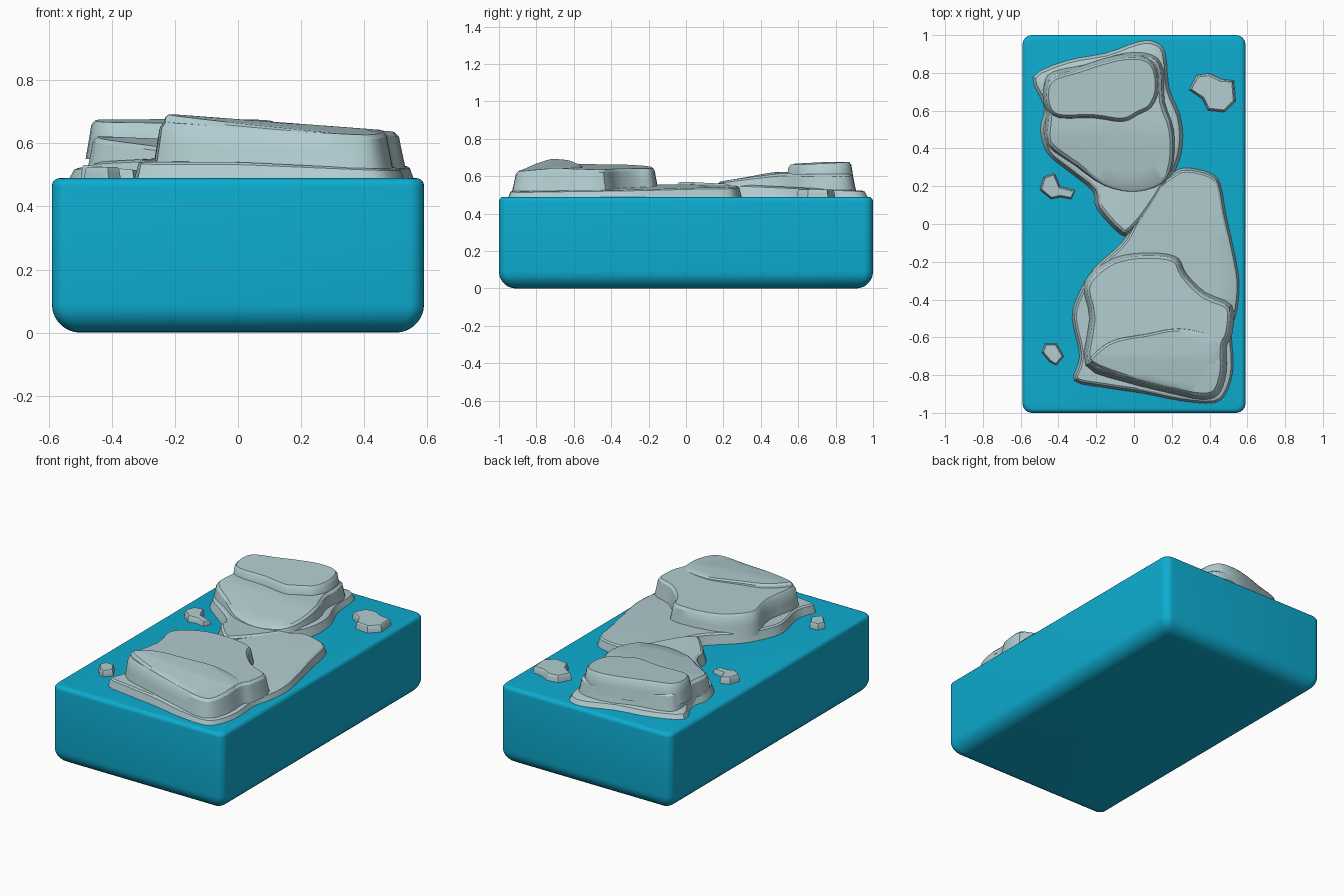
import bpy, bmesh, math
from mathutils import Vector

if "Cube" in bpy.data.objects:
    bpy.data.objects.remove(bpy.data.objects["Cube"])


def material(name, rgb):
    m = bpy.data.materials.new(name)
    m.diffuse_color = (*rgb, 1)
    m.use_nodes = True
    m.node_tree.nodes["Principled BSDF"].inputs["Base Color"].default_value = m.diffuse_color
    return m


TEAL = material("teal", (0.004, 0.413, 0.631))
STONE = material("pale grey stone", (0.445, 0.61, 0.635))


def finish(name, bm, mat, angle):
    bmesh.ops.recalc_face_normals(bm, faces=bm.faces)
    mesh = bpy.data.meshes.new(name)
    bm.to_mesh(mesh)
    bm.free()
    mesh.materials.append(mat)
    ob = bpy.data.objects.new(name, mesh)
    bpy.context.collection.objects.link(ob)
    bpy.ops.object.select_all(action='DESELECT')
    ob.select_set(True)
    bpy.context.view_layer.objects.active = ob
    bpy.ops.object.shade_smooth_by_angle(angle=math.radians(angle))
    return ob


def bridge(bm, a, b):
    n = len(a)
    for i in range(n):
        bm.faces.new((a[i], a[(i + 1) % n], b[(i + 1) % n], b[i]))


# ---- rounded block -------------------------------------------------------
def rounded_rect(hx, hy, r, z, seg=6):
    pts = []
    for k, (sx, sy) in enumerate(((1, 1), (-1, 1), (-1, -1), (1, -1))):
        for i in range(seg + 1):
            a = math.pi / 2 * (k + i / seg)
            pts.append((sx * (hx - r) + r * math.cos(a), sy * (hy - r) + r * math.sin(a), z))
    return pts


def block(name, hx, hy, height, low_r, top_r, corner):
    profile = []
    for i in range(8):
        a = math.pi / 2 * i / 7
        profile.append((low_r * (1 - math.sin(a)), low_r * (1 - math.cos(a))))
    for i in range(6):
        a = math.pi / 2 * i / 5
        profile.append((top_r * (1 - math.cos(a)), height - top_r * (1 - math.sin(a))))
    bm = bmesh.new()
    rings = [[bm.verts.new(p) for p in rounded_rect(hx - d, hy - d, max(corner - d * 0.4, 0.012), z)]
             for d, z in profile]
    for a, b in zip(rings, rings[1:]):
        bridge(bm, a, b)
    bm.faces.new(rings[0])
    bm.faces.new(rings[-1])
    return finish(name, bm, TEAL, 40)


block("base_block", 0.59, 1.0, 0.49, 0.09, 0.025, 0.05)


# ---- rock layers ---------------------------------------------------------
def smooth_outline(pts, steps):
    """Closed Catmull-Rom curve through the points, counter-clockwise."""
    p = [Vector(q) for q in pts]
    n = len(p)
    if sum(p[i - 1].x * p[i].y - p[i].x * p[i - 1].y for i in range(n)) < 0:
        p.reverse()
    out = []
    for i in range(n):
        a, b, c, d = p[i - 1], p[i], p[(i + 1) % n], p[(i + 2) % n]
        for s in range(steps):
            t = s / steps
            out.append(b + 0.5 * t * ((c - a) + t * (2 * a - 5 * b + 4 * c - d)
                                      + t * t * (3 * (b - c) + d - a)))
    return out


def rock(name, pts, centre, bottom, top, inset, steps=3):
    """Sloped wall from the outline, then a top following the height rule."""
    line = smooth_outline(pts, steps)
    n = len(line)
    normal = []
    for i in range(n):
        d = (line[(i + 1) % n] - line[i - 1]).normalized()
        normal.append(Vector((-d.y, d.x)))
    c = Vector(centre)
    bm = bmesh.new()

    def ring(off, lift, shrink=1.0):
        verts = []
        for p, m in zip(line, normal):
            q = c + (p + m * off - c) * shrink
            verts.append(bm.verts.new((q.x, q.y, bottom + lift * (top(q.x, q.y) - bottom))))
        return verts

    rings = [ring(0, 0), ring(inset * 0.35, 0.5), ring(inset * 0.6, 0.88), ring(inset, 1)]
    rings += [ring(inset, 1, s) for s in (0.75, 0.5, 0.25)]
    for a, b in zip(rings, rings[1:]):
        bridge(bm, a, b)
    bm.faces.new(rings[0])
    tip = bm.verts.new((c.x, c.y, top(c.x, c.y)))
    for i in range(n):
        bm.faces.new((rings[-1][i], rings[-1][(i + 1) % n], tip))
    return finish(name, bm, STONE, 32)


# Back rock: skirt, terrace, raised cap
rock("back_rock_skirt",
     [(-0.54, 0.78), (-0.36, 0.87), (-0.15, 0.91), (0.02, 0.97), (0.11, 0.97), (0.17, 0.91),
      (0.19, 0.72), (0.25, 0.57), (0.26, 0.42), (0.22, 0.28), (0.1, 0.08), (0.0, -0.04),
      (-0.07, -0.06), (-0.2, 0.08), (-0.22, 0.17), (-0.34, 0.27), (-0.46, 0.37), (-0.5, 0.5),
      (-0.48, 0.62)],
     (-0.08, 0.45), 0.48, lambda x, y: 0.57 - 0.05 * max(y, 0) + 0.02 * min(x, 0), 0.035)
rock("back_rock_terrace",
     [(-0.48, 0.74), (-0.47, 0.58), (-0.47, 0.42), (-0.32, 0.3), (-0.17, 0.19), (0.0, 0.15),
      (0.16, 0.2), (0.22, 0.32), (0.22, 0.5), (0.17, 0.65), (0.16, 0.82), (0.1, 0.9),
      (-0.05, 0.91), (-0.25, 0.85), (-0.43, 0.81)],
     (-0.12, 0.55), 0.5, lambda x, y: 0.57 + 0.13 * min(max(y - 0.17, 0), 0.32) + 0.06 * x * x, 0.035)
rock("back_rock_cap",
     [(-0.48, 0.72), (-0.43, 0.79), (-0.3, 0.83), (-0.18, 0.87), (-0.05, 0.9), (0.07, 0.89),
      (0.13, 0.82), (0.14, 0.7), (0.1, 0.61), (0.03, 0.57), (-0.06, 0.53), (-0.22, 0.55),
      (-0.4, 0.55), (-0.47, 0.61)],
     (-0.16, 0.7), 0.55, lambda x, y: 0.668 - 0.012 * x + 0.05 * (y - 0.7), 0.03)

# Front rock: skirt, body, raised front cap
rock("front_rock_skirt",
     [(-0.32, -0.83), (-0.29, -0.7), (-0.33, -0.5), (-0.3, -0.38), (-0.22, -0.24), (-0.07, -0.1),
      (0.0, 0.02), (0.08, 0.17), (0.2, 0.27), (0.28, 0.3), (0.41, 0.27), (0.46, 0.21),
      (0.49, 0.05), (0.53, -0.13), (0.56, -0.3), (0.55, -0.45), (0.52, -0.57), (0.53, -0.75),
      (0.5, -0.88), (0.43, -0.95), (0.25, -0.94), (0.05, -0.9), (-0.15, -0.87)],
     (0.16, -0.3), 0.48, lambda x, y: 0.552 - 0.045 * max(x, 0) + 0.02 * min(y + 0.3, 0.4), 0.025)
rock("front_rock_body",
     [(-0.26, -0.75), (-0.24, -0.5), (-0.27, -0.35), (-0.23, -0.26), (-0.12, -0.18), (0.0, -0.15),
      (0.15, -0.15), (0.24, -0.18), (0.28, -0.26), (0.38, -0.36), (0.52, -0.43), (0.52, -0.58),
      (0.49, -0.65), (0.49, -0.78), (0.45, -0.9), (0.36, -0.93), (0.2, -0.9), (-0.05, -0.84)],
     (0.12, -0.55), 0.52, lambda x, y: 0.652 - 0.04 * x - 0.02 * (y + 0.3) + 0.12 * min(y + 0.72, 0), 0.035)
rock("front_rock_cap",
     [(-0.24, -0.74), (-0.2, -0.66), (-0.1, -0.6), (0.06, -0.57), (0.24, -0.54), (0.42, -0.58),
      (0.47, -0.66), (0.47, -0.78), (0.43, -0.88), (0.35, -0.91), (0.2, -0.88), (-0.05, -0.82)],
     (0.14, -0.72), 0.6, lambda x, y: 0.677 - 0.075 * x + 0.12 * min(y + 0.7, 0), 0.025)

# Loose pebbles
rock("right_pebble",
     [(0.29, 0.71), (0.33, 0.79), (0.4, 0.8), (0.46, 0.77), (0.53, 0.76), (0.54, 0.65),
      (0.48, 0.59), (0.39, 0.6), (0.36, 0.66)],
     (0.43, 0.7), 0.48, lambda x, y: 0.53, 0.015, 1)
rock("left_pebble",
     [(-0.5, 0.18), (-0.48, 0.25), (-0.42, 0.27), (-0.39, 0.2), (-0.31, 0.18), (-0.33, 0.13),
      (-0.39, 0.14), (-0.44, 0.13)],
     (-0.42, 0.18), 0.48, lambda x, y: 0.525 - 0.1 * (x + 0.42), 0.012, 1)
rock("front_pebble",
     [(-0.49, -0.68), (-0.47, -0.63), (-0.41, -0.63), (-0.37, -0.7), (-0.41, -0.75), (-0.45, -0.73)],
     (-0.43, -0.69), 0.48, lambda x, y: 0.525, 0.012, 1)
